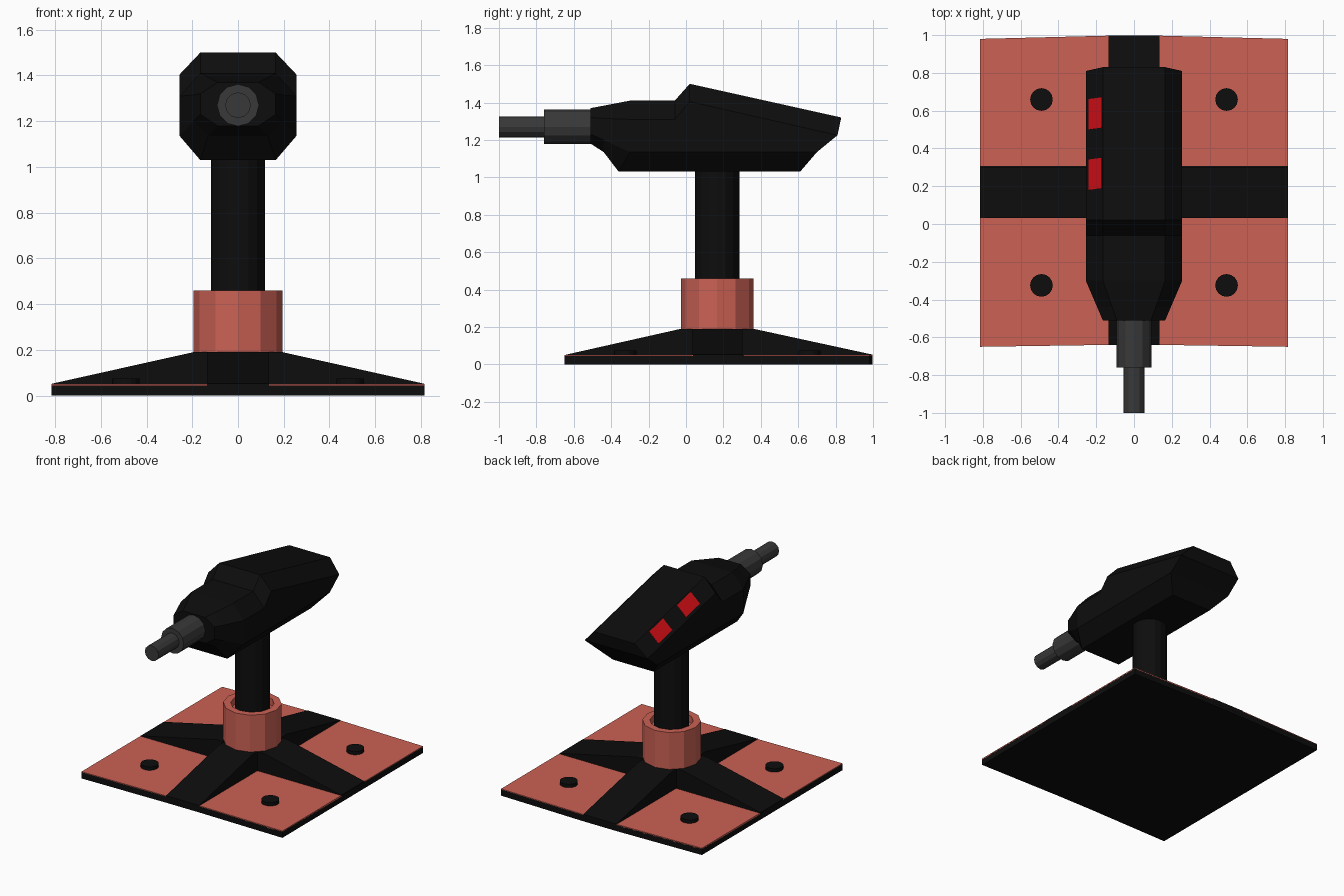
import bpy, bmesh, math
from mathutils import Vector, Matrix

if "Cube" in bpy.data.objects:
    bpy.data.objects.remove(bpy.data.objects["Cube"])

def material(name, rgb):
    m = bpy.data.materials.new(name)
    m.diffuse_color = (*rgb, 1)
    m.use_nodes = True
    m.node_tree.nodes["Principled BSDF"].inputs["Base Color"].default_value = m.diffuse_color
    return m

BLACK = material("black", (0.004, 0.004, 0.004))
CORAL = material("coral", (0.60, 0.12, 0.09))
GREY = material("dark_grey", (0.04, 0.04, 0.04))
RED = material("red", (0.62, 0.004, 0.007))
YC = 0.167      # centre of the stand in y

def finish(bm, name, mat):
    bmesh.ops.recalc_face_normals(bm, faces=bm.faces[:])
    me = bpy.data.meshes.new(name)
    bm.to_mesh(me)
    bm.free()
    me.materials.append(mat)
    ob = bpy.data.objects.new(name, me)
    bpy.context.collection.objects.link(ob)
    return ob

def loft(name, rings, mat, split_caps=False):
    bm = bmesh.new()
    vs = [[bm.verts.new(p) for p in ring] for ring in rings]
    n = len(vs[0])
    for a, b in zip(vs, vs[1:]):
        for i in range(n):
            j = (i + 1) % n
            bm.faces.new((a[i], a[j], b[j], b[i]))
    for ring in (vs[0], vs[-1]):
        if split_caps:      # strips across mirrored pairs
            for i in range(n // 2 - 1):
                bm.faces.new((ring[i], ring[i + 1], ring[n - 2 - i], ring[n - 1 - i]))
        else:
            bm.faces.new(ring)
    return finish(bm, name, mat)

def lathe(name, profile, sides, centre, mat, along_y=False):
    rings = []
    for r, h in profile:
        ring = []
        for k in range(sides):
            a = 2 * math.pi * k / sides
            u, v = r * math.cos(a), r * math.sin(a)
            ring.append(Vector(centre) + Vector((u, h, v) if along_y else (u, v, h)))
        rings.append(ring)
    return loft(name, rings, mat)

def prism(name, outline, z0, z1, mat):
    return loft(name, [[(x, y, z) for x, y in outline] for z in (z0, z1)], mat)

# base plate with slightly bowed front and back edges
prism("base_plate", [(-0.815, -0.65), (-0.135, -0.64), (0.135, -0.64), (0.815, -0.65),
                     (0.815, 0.98), (0.135, 0.997), (-0.135, 0.997), (-0.815, 0.98)],
      0, 0.045, BLACK)

# coral panels and bolts in the four corners
for sx, side in ((-1, "left"), (1, "right")):
    for end, yo, yi, ya in (("front", -0.65, -0.64, YC - 0.13), ("back", 0.98, 0.997, YC + 0.14)):
        prism(f"panel_{end}_{side}", [(sx * 0.815, yo), (sx * 0.135, yi),
                                      (sx * 0.135, ya), (sx * 0.815, ya)], 0.04, 0.05, CORAL)
        yb = YC + math.copysign(0.492, yo)
        lathe(f"bolt_{end}_{side}", [(0.06, 0.045), (0.06, 0.075)], 16,
              (sx * 0.49, yb, 0), BLACK)

# sloping cross ribs
def rib(name, inner, lo, hi, along_x):
    prof = [(lo, 0.02), (hi, 0.02), (hi, 0.052), (inner[1], 0.19), (inner[0], 0.19), (lo, 0.052)]
    if along_x:
        rings = [[(p, YC + s * 0.135, z) for p, z in prof] for s in (-1, 1)]
    else:
        rings = [[(s * 0.135, p, z) for p, z in prof] for s in (-1, 1)]
    loft(name, rings, BLACK)

rib("rib_across", (-0.195, 0.195), -0.814, 0.814, True)
rib("rib_lengthwise", (YC - 0.195, YC + 0.195), -0.641, 0.998, False)
lathe("hub", [(0.195, 0.03), (0.195, 0.19)], 12, (0, YC, 0), BLACK)

# collar and post
lathe("collar", [(0.195, 0.19), (0.195, 0.46), (0.145, 0.46), (0.145, 0.41)], 12, (0, YC, 0), CORAL)
lathe("post", [(0.118, 0.19), (0.118, 1.06)], 16, (0, YC, 0), BLACK)

# faceted body: rings of (half width, y, z) from bottom edge to top edge
half_rings = [
    [(0.09, -0.51, 1.18), (0.165, -0.51, 1.23), (0.165, -0.51, 1.32), (0.09, -0.51, 1.37)],
    [(0.13, -0.44, 1.135), (0.195, -0.44, 1.20), (0.195, -0.44, 1.315), (0.115, -0.44, 1.383)],
    [(0.165, -0.36, 1.03), (0.255, -0.30, 1.135), (0.255, -0.30, 1.31), (0.165, -0.30, 1.41)],
    [(0.165, -0.06, 1.03), (0.255, -0.06, 1.135), (0.255, -0.06, 1.31), (0.165, -0.06, 1.41)],
    [(0.165, 0.02, 1.03), (0.255, 0.02, 1.135), (0.255, 0.02, 1.405), (0.165, 0.02, 1.50)],
    [(0.165, 0.61, 1.03), (0.255, 0.70, 1.135), (0.255, 0.81, 1.225), (0.165, 0.83, 1.32)],
]
body = loft("body", [[*h, *[(-x, y, z) for x, y, z in reversed(h)]] for h in half_rings],
            BLACK, split_caps=True)

# boxes aligned to a sloped chamfer: centre, along-chamfer axis, length axis, sizes
def slab(name, c, u, v, size, depth, mat):
    u, v = u.normalized(), v.normalized()
    n = u.cross(v).normalized()
    if n.z < 0:
        n = -n
    bm = bmesh.new()
    bmesh.ops.create_cube(bm, size=1)
    for p in bm.verts:
        a, b, d = p.co
        p.co = c + u * a * size[0] + v * b * size[1] + n * (depth[0] if d < 0 else depth[1])
    return finish(bm, name, mat)

# recessed vents on the right shoulder
u, v = Vector((-0.09, 0, 0.10)), Vector((0, 1, 0))
for i, y in enumerate((-0.27, -0.15, -0.03)):
    c = Vector((0.208, y, 1.362))
    cutter = slab(f"vent_cutter_{i + 1}", c, u, v, (0.11, 0.062), (-0.03, 0.12), BLACK)
    cutter.hide_render = True
    cutter.hide_viewport = True
    cut = body.modifiers.new("vent", 'BOOLEAN')
    cut.operation, cut.solver, cut.object = 'DIFFERENCE', 'EXACT', cutter
    slab(f"vent_{i + 1}", c, u, v, (0.108, 0.06), (-0.035, -0.026), RED)

# flush lights on the left shoulder, following the sloping back
u, v = Vector((0.09, 0.012, 0.095)), Vector((0, 0.80, -0.18))
for i, y in enumerate((0.265, 0.585)):
    c = Vector((-0.202, y, 1.455 - (y - 0.02) * 0.2255))
    slab(f"side_light_{i + 1}", c, u, v, (0.10, 0.165), (-0.01, 0.005), RED)

# stepped barrel
lathe("barrel_sleeve", [(0.092, -0.76), (0.092, -0.49)], 12, (0, 0, 1.27), GREY, True)
lathe("barrel", [(0.056, -1.0), (0.056, -0.74)], 12, (0, 0, 1.27), GREY, True)
